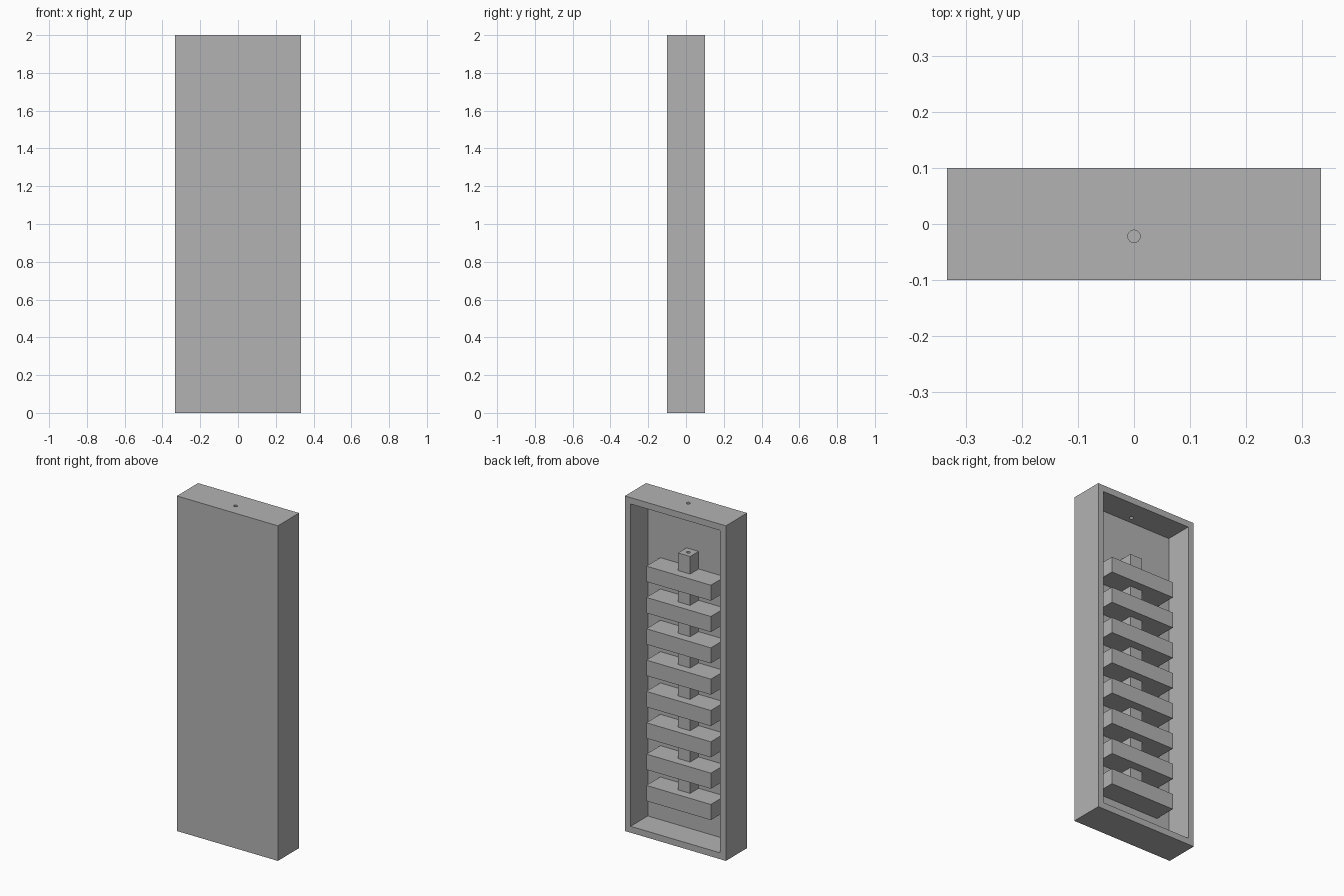
import bpy

if "Cube" in bpy.data.objects:
    bpy.data.objects.remove(bpy.data.objects["Cube"])

WIDTH, DEPTH, HEIGHT, WALL = 0.667, 0.2, 2.0, 0.038
PANEL = -DEPTH / 2 + WALL          # inner face of the front panel
POST = 0.08                        # side of the square post
HOLE_Y = PANEL + POST / 2          # the cord holes line up with the post
BAR_H, PITCH, FIRST = 0.093, 0.187, 0.2

grey = bpy.data.materials.new("plain grey")
grey.use_nodes = True
grey.diffuse_color = (0.45, 0.45, 0.45, 1)
grey.node_tree.nodes["Principled BSDF"].inputs["Base Color"].default_value = grey.diffuse_color


def box(name, x, y, z):
    """Box between the given (low, high) ranges."""
    spans = (x, y, z)
    bpy.ops.mesh.primitive_cube_add(size=1, location=[(a + b) / 2 for a, b in spans])
    ob = bpy.context.object
    ob.name = name
    ob.scale = [b - a for a, b in spans]
    bpy.ops.object.transform_apply(location=False, rotation=False)
    ob.data.materials.append(grey)
    return ob


def hole_cutter(low, high):
    bpy.ops.mesh.primitive_cylinder_add(vertices=32, radius=0.011, depth=high - low,
                                        location=(0, HOLE_Y, (low + high) / 2))
    cutter = bpy.context.object
    cutter.data.materials.append(grey)
    return cutter


def cut(target, cutter):
    """Subtract the cutter from the target and discard it."""
    cutter.hide_render = True
    mod = target.modifiers.new("cut", "BOOLEAN")
    mod.operation, mod.solver, mod.object = "DIFFERENCE", "EXACT", cutter
    bpy.context.view_layer.objects.active = target
    bpy.ops.object.modifier_apply(modifier=mod.name)
    bpy.data.objects.remove(cutter)


# Case: shallow tray open at the back, with a cord hole in the top
half = WIDTH / 2
case = box("case", (-half, half), (-DEPTH / 2, DEPTH / 2), (0, HEIGHT))
cut(case, box("cavity", (WALL - half, half - WALL), (PANEL, DEPTH), (WALL, HEIGHT - WALL)))
cut(case, hole_cutter(HEIGHT - 2 * WALL, HEIGHT + WALL))

# Post: square spine standing against the front panel, drilled from the top
post_top = 1.707
post = box("post", (-POST / 2, POST / 2), (PANEL, PANEL + POST), (FIRST, post_top))
cut(post, hole_cutter(post_top - 0.1, post_top + 0.1))

# Bars: evenly spaced cross pieces
for i in range(8):
    z = FIRST + i * PITCH
    box(f"bar_{i + 1}", (-0.213, 0.213), (PANEL, 0.07), (z, z + BAR_H))
